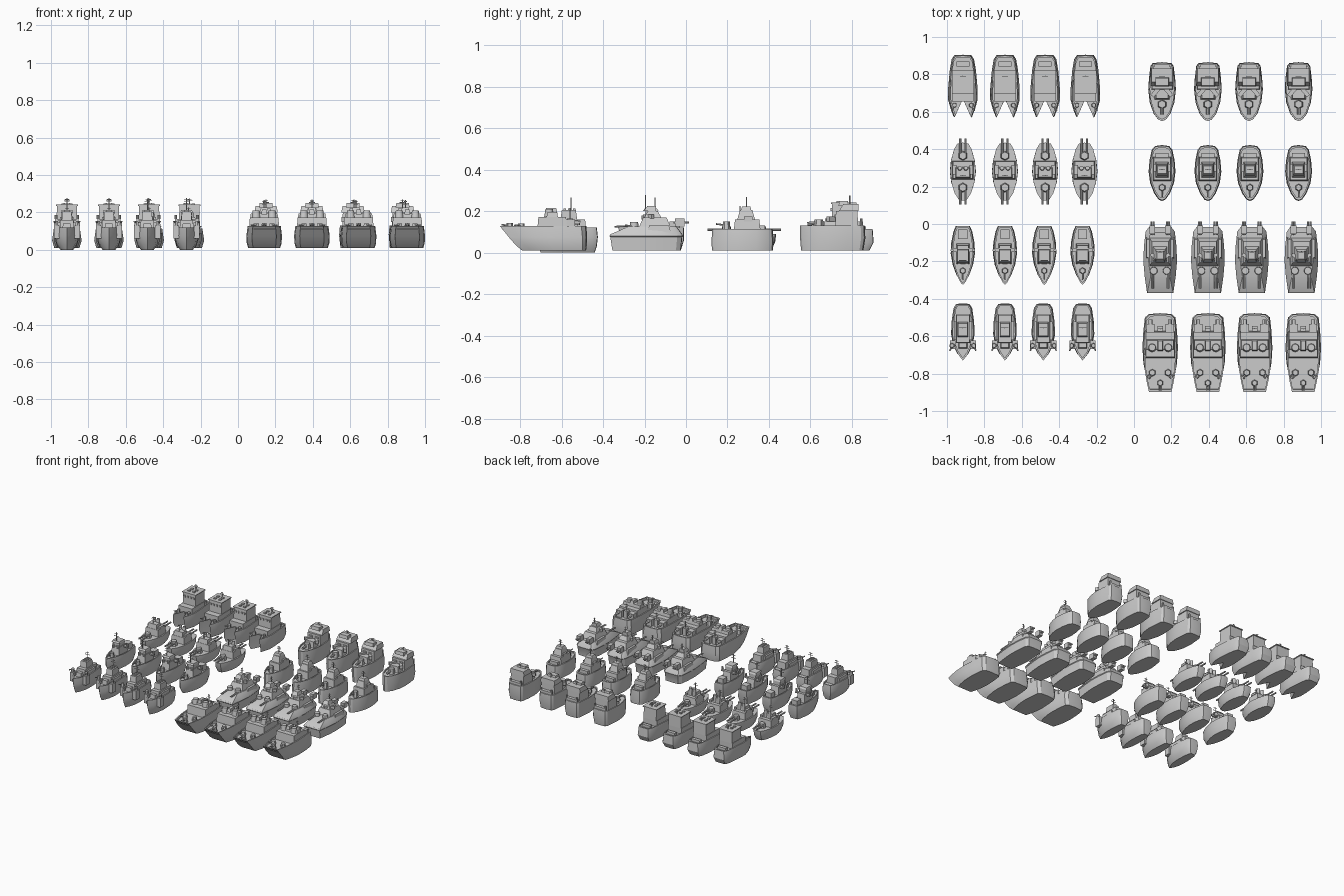
import bpy, bmesh, math
from mathutils import Matrix, Vector

SHIP, COLS = "", []


def place(bm, name):
    # one shared mesh, repeated for the four ships of a row
    bmesh.ops.recalc_face_normals(bm, faces=bm.faces)
    me = bpy.data.meshes.new(f"{SHIP}_{name}")
    bm.to_mesh(me)
    bm.free()
    me.shade_smooth()
    me.set_sharp_from_angle(angle=math.radians(30))
    for cx in COLS:
        ob = bpy.data.objects.new(f"{SHIP}_{name}", me)
        ob.location.x = cx
        bpy.context.collection.objects.link(ob)


def hull(half, levels):
    # half outline (x, y) from stern to bow, lofted through (z, width scale, y bow, y stern)
    loop = half + [(-x, y) for x, y in reversed(half) if x > 0]
    lo, hi = min(y for _, y in half), max(y for _, y in half)
    bm = bmesh.new()
    rings = [[bm.verts.new((x * s, a + (y - lo) / (hi - lo) * (b - a), z)) for x, y in loop]
             for z, s, a, b in levels]
    for r, q in zip(rings, rings[1:]):
        for i in range(len(r)):
            j = (i + 1) % len(r)
            bm.faces.new((r[i], r[j], q[j], q[i]))
    bm.faces.new(rings[0])
    bm.faces.new(rings[-1])
    place(bm, "hull")


def block(name, x, y, z0, z1, w, d, top=(1, 1), shift=0, turn=0):
    # box with an optionally narrowed and shifted top
    bm = bmesh.new()
    bmesh.ops.create_cube(bm, size=1)
    for v in bm.verts:
        up = v.co.z > 0
        v.co = (v.co.x * w * (top[0] if up else 1),
                v.co.y * d * (top[1] if up else 1) + (shift if up else 0), z1 if up else z0)
    bm.transform(Matrix.Translation((x, y, 0)) @ Matrix.Rotation(turn, 4, 'Z'))
    place(bm, name)


def rod(name, a, b, r, r2=None, n=10):
    # cylinder or cone between two points
    a, b = Vector(a), Vector(b)
    bm = bmesh.new()
    bmesh.ops.create_cone(bm, cap_ends=True, segments=n, radius1=r,
                          radius2=r if r2 is None else r2, depth=(b - a).length)
    rot = (b - a).to_track_quat('Z', 'Y').to_matrix().to_4x4()
    bm.transform(Matrix.Translation((a + b) / 2) @ rot)
    place(bm, name)


def gun(name, x, y, z, r=.018, h=.03, length=.06, barrels=(0,), turn=0, n=6, br=.004, rise=.006):
    # faceted turret; turn 0 points the barrels to -y
    rod(name + "_turret", (x, y, z), (x, y, z + h), r, r * .8, n)
    dx, dy = math.sin(turn), -math.cos(turn)
    for o in barrels:
        ox, oy = x - dy * o, y + dx * o
        rod(name + "_barrel", (ox, oy, z + h * .6),
            (ox + dx * length, oy + dy * length, z + h * .6 + rise), br, n=8)


def mast(x, y, z0, z1, w=.04):
    rod("mast", (x, y, z0), (x, y, z1), .003, n=6)
    for f in (.6, .85):
        zz = z0 + (z1 - z0) * f
        block("yardarm", x, y, zz, zz + .003, w * (1.4 - f), .003)


# --- twin-bowed ship with a tall cabin
SHIP, COLS = "twin_bow_ship", [-.915, -.69, -.475, -.26]
hull([(0, .905), (.045, .903), (.06, .88), (.07, .82), (.079, .72), (.079, .66), (.065, .61),
      (.05, .57), (.035, .60), (0, .67)],
     [(.01, .85, .59, .885), (.05, 1, .575, .905), (.115, .88, .57, .9), (.115, .8, .585, .89), (.105, .8, .585, .89)])
block("deckhouse", 0, .735, .1, .15, .116, .16)
block("cabin", 0, .76, .15, .235, .11, .115, (.97, .95))
block("cabin_roof", 0, .76, .235, .241, .118, .123)
for s in (-1, 1):
    for k in (.735, .77):
        block("roof_vent", s * .02, k, .24, .248, .018, .018)
        block("window", s * (k - .715) * .7, .702, .2, .215, .012, .008)
    gun("bow_gun", s * .045, .635, .1, .014, .03, .035, turn=s * .5)
block("stern_hatch", 0, .855, .1, .125, .07, .025)
mast(0, .79, .24, .275)

# --- double-ended gunboat
SHIP, COLS = "gunboat", [-.915, -.69, -.475, -.265]
hull([(0, .435), (.03, .43), (.048, .4), (.064, .34), (.07, .28), (.062, .22), (.045, .165), (.022, .13), (0, .125)],
     [(.01, .8, .15, .41), (.05, 1, .13, .43), (.09, .98, .125, .435)])
for y, t in ((.365, math.pi), (.195, 0)):
    gun("main_gun", 0, y, .09, .026, .035, .092, (-.014, .014), t, br=.006, rise=0)
block("deckhouse", 0, .288, .09, .14, .115, .1, (.9, .9))
block("bridge", 0, .275, .14, .175, .08, .06, (.9, .8))
for s in (-1, 1):
    rod("funnel", (s * .016, .295, .14), (s * .016, .3, .2), .014, .011, 12)
    block("side_locker", s * .045, .29, .14, .155, .02, .05)
mast(0, .26, .175, .225)

# --- slim patrol ship
SHIP, COLS = "patrol_ship", [-.915, -.69, -.48, -.275]
hull([(0, -.01), (.038, -.012), (.05, -.04), (.062, -.1), (.065, -.16), (.055, -.22), (.035, -.275), (.012, -.315), (0, -.325)],
     [(.01, .75, -.29, -.025), (.06, 1, -.32, -.01), (.12, .9, -.325, -.01), (.12, .78, -.312, -.02), (.108, .78, -.312, -.02)])
block("cabin", 0, -.16, .105, .17, .07, .11, (.85, .8))
block("bridge", 0, -.165, .17, .2, .05, .06, (1.2, 1))
block("bridge_wing", 0, -.14, .155, .165, .125, .022)
block("bridge_roof", 0, -.17, .2, .212, .065, .075, (.9, .8))
block("aft_locker", 0, -.055, .105, .15, .05, .05)
for s in (-1, 1):
    rod("wing_light", (s * .058, -.14, .165), (s * .058, -.14, .185), .008)
    rod("deck_drum", (s * .02, -.205, .16), (s * .02, -.205, .18), .01)
gun("bow_gun", 0, -.25, .105, .018, .035, .045)
mast(0, -.195, .2, .278, .05)

# --- sponson ship
SHIP, COLS = "sponson_ship", [-.915, -.69, -.485, -.275]
hull([(0, -.425), (.035, -.427), (.05, -.45), (.06, -.52), (.063, -.59), (.052, -.65), (.03, -.695), (0, -.73)],
     [(0, .55, -.7, -.44), (.03, .85, -.715, -.43), (.075, 1, -.727, -.425), (.12, .88, -.73, -.43),
      (.12, .76, -.715, -.437), (.108, .76, -.715, -.437)])
block("cabin", 0, -.56, .105, .16, .075, .155, (.92, .95))
block("bridge", 0, -.565, .16, .205, .055, .08, (.9, .85))
block("fore_deckhouse", 0, -.645, .105, .14, .05, .04, (.8, .8))
for s in (-1, 1):
    block("sponson", s * .055, -.645, .06, .13, .03, .045)
    gun("sponson_gun", s * .058, -.65, .13, .014, .025, .03, turn=s * .4)
    block("side_rail", s * .042, -.57, .11, .145, .012, .1)
for i in range(3):
    block("roof_hatch", 0, -.54 - i * .022, .205, .213, .028, .012)
mast(0, -.555, .205, .265, .05)

# --- command ship with forward gun
SHIP, COLS = "command_ship", [.15, .395, .615, .88]
hull([(0, .865), (.05, .86), (.062, .845), (.07, .78), (.074, .72), (.066, .65), (.045, .59), (.02, .558), (0, .55)],
     [(.01, .9, .555, .855), (.07, 1, .55, .865), (.13, .95, .55, .862), (.13, .86, .562, .852), (.12, .86, .562, .852)])
block("cabin", 0, .775, .12, .2, .115, .11, (.95, .95))
block("bridge_roof", 0, .785, .2, .235, .125, .095, (.9, .75), .01)
block("roof_box", 0, .76, .225, .25, .075, .05, (.9, .8))
block("aft_deckhouse", 0, .84, .12, .15, .09, .025)
block("fore_deckhouse", 0, .695, .12, .165, .08, .06, (.8, .8))
gun("forward_gun", 0, .64, .12, .026, .04, .055, br=.009, rise=-.005)
for s in (-1, 1):
    block("angled_launcher", s * .035, .705, .15, .175, .022, .055, turn=s * .7)
    rod("stern_post", (s * .045, .845, .12), (s * .045, .845, .165), .007)
    block("window", s * .025, .72, .17, .185, .03, .006)
mast(0, .79, .235, .265)

# --- tower ship
SHIP, COLS = "tower_ship", [.15, .395, .62, .88]
hull([(0, .42), (.038, .415), (.055, .395), (.067, .34), (.072, .28), (.064, .22), (.042, .165), (.018, .132), (0, .125)],
     [(.01, .95, .125, .42), (.06, 1, .123, .422), (.115, .92, .127, .418), (.115, .82, .14, .408), (.105, .82, .14, .408)])
block("tower_base", 0, .295, .1, .16, .1, .13, (.88, .9))
block("tower", 0, .29, .16, .205, .07, .085, (.75, .7))
block("tower_cap", 0, .29, .205, .222, .058, .05, (.8, .8))
block("aft_step", 0, .365, .105, .13, .07, .03)
for s in (-1, 1):
    block("side_box", s * .038, .3, .15, .175, .014, .04)
gun("bow_gun", 0, .195, .105, .02, .045, .05)
mast(0, .292, .22, .268)

# --- stepped missile ship
SHIP, COLS = "missile_ship", [.14, .395, .63, .895]
deck = [(0, -.015), (.06, -.017), (.078, -.04), (.087, -.12), (.09, -.2), (.083, -.28), (.07, -.37), (0, -.37)]
hull(deck, [(.01, .9, -.355, -.025), (.075, .95, -.365, -.018), (.08, 1, -.37, -.015), (.088, .98, -.365, -.018),
            (.125, .72, -.28, -.045)])
block("superstructure", 0, -.15, .115, .17, .12, .16, (.75, .7))
block("bridge", 0, -.16, .17, .2, .075, .08, (.7, .6))
block("radar_house", 0, -.175, .2, .225, .05, .06, (.7, .7), .01)
for s in (-1, 1):
    block("chevron_shield", s * .024, -.18, .165, .185, .065, .018, turn=s * .65)
    block("launch_box", s * .042, -.03, .125, .165, .03, .045)
    for o in (-.006, .006):
        rod("launch_tube", (s * .042 + o, -.06, .145), (s * .042 + o, .014, .145), .005, n=8)
        rod("fore_barrel", (s * .042 + o * .7, -.25, .13), (s * .042 + o * .7, -.345, .125), .004, n=8)
    rod("fore_turret", (s * .035, -.25, .1), (s * .035, -.25, .148), .023, .019, 16)
    block("side_step", s * .062, -.13, .09, .13, .03, .12, (.7, .8))
mast(0, -.15, .21, .265, .03)

# --- wide landing ship with raked bow
SHIP, COLS = "landing_ship", [.14, .395, .645, .905]
hull([(0, -.475), (.06, -.48), (.082, -.5), (.09, -.58), (.095, -.68), (.09, -.77), (.078, -.84), (.065, -.895), (0, -.895)],
     [(.01, .9, -.79, -.482), (.035, .98, -.82, -.478), (.075, 1, -.855, -.477), (.128, .93, -.897, -.48),
      (.128, .85, -.885, -.49), (.108, .85, -.885, -.49)])
block("superstructure", 0, -.645, .105, .172, .16, .145, (.96, .92))
block("bridge", 0, -.645, .17, .195, .15, .055, (.95, .85))
block("bridge_tower", 0, -.65, .19, .215, .03, .06, (.8, .8))
for s in (-1, 1):
    rod("radar_dome", (s * .043, -.66, .172), (s * .043, -.66, .21), .024, .018, 16)
    block("stern_crate", s * .052, -.56, .105, .16, .045, .05)
    rod("stern_tube", (s * .052, -.59, .15), (s * .052, -.51, .145), .011, n=12)
    gun("deck_gun", s * .042, -.795, .105, .02, .035, .035, (-.007, .007), s * .7)
gun("bow_gun", 0, -.85, .108, .018, .035, .04, (-.006, .006))
mast(0, -.56, .16, .215, .03)
block("mast_base", 0, -.56, .105, .165, .03, .03)
